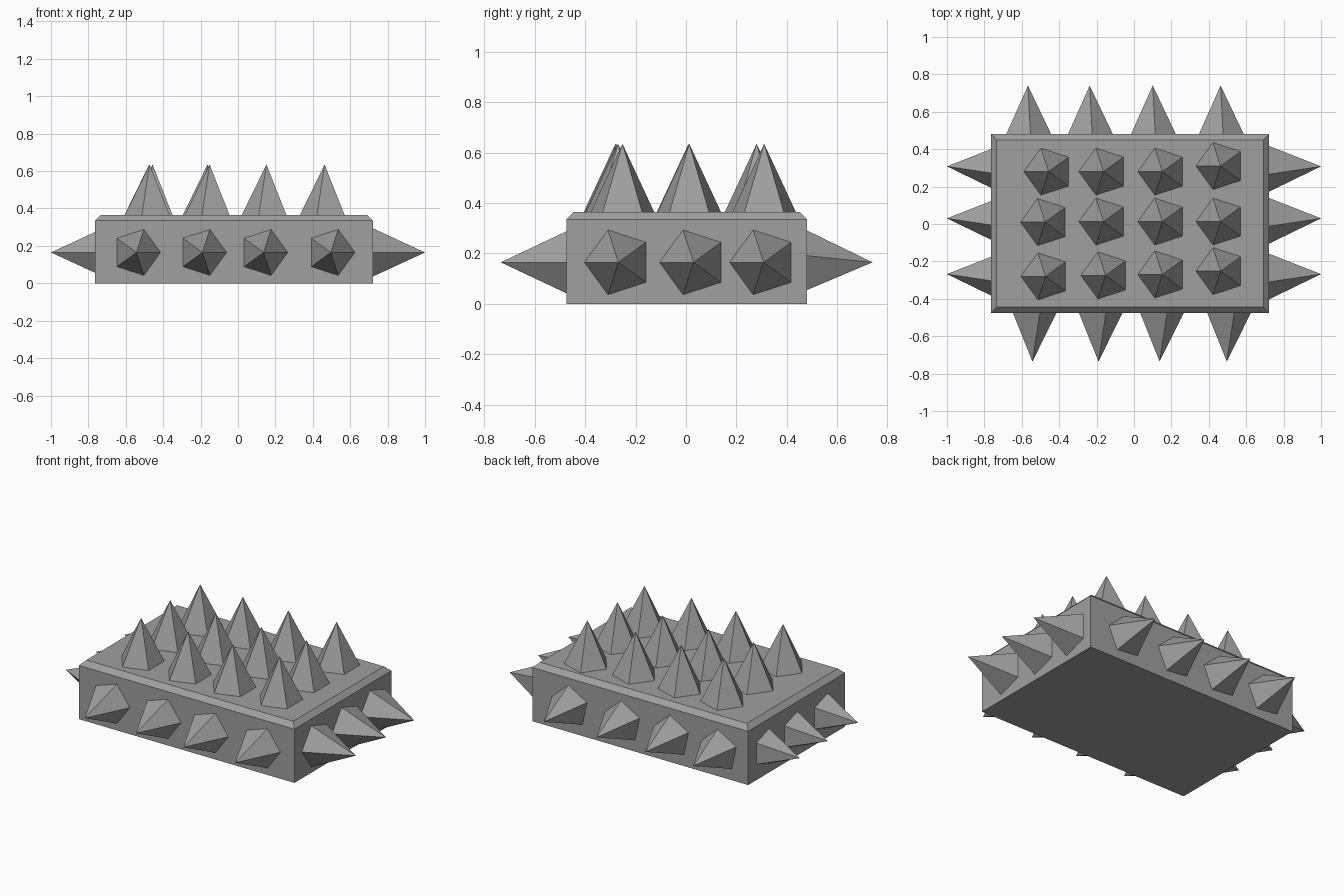
import bpy, bmesh
from math import cos, sin, radians
from mathutils import Vector

if "Cube" in bpy.data.objects:
    bpy.data.objects.remove(bpy.data.objects["Cube"], do_unlink=True)

grey = bpy.data.materials.new("stone_grey")
grey.use_nodes = True
colour = (0.35, 0.35, 0.35, 1)
grey.diffuse_color = colour
grey.node_tree.nodes["Principled BSDF"].inputs["Base Color"].default_value = colour


def finish(bm, name):
    bmesh.ops.recalc_face_normals(bm, faces=bm.faces)
    mesh = bpy.data.meshes.new(name)
    bm.to_mesh(mesh)
    bm.free()
    mesh.materials.append(grey)
    bpy.context.collection.objects.link(bpy.data.objects.new(name, mesh))


def spike(name, base, direction, across, up, radius, length, turn):
    """Five-sided pyramid; turn is the angle of one corner from the across axis."""
    base, across, up = Vector(base), Vector(across), Vector(up)
    bm = bmesh.new()
    ring = []
    for i in range(5):
        a = radians(turn + 72 * i)
        ring.append(bm.verts.new(base + radius * (cos(a) * across + sin(a) * up)))
    tip = bm.verts.new(base + length * Vector(direction))
    bm.faces.new(ring)
    for i in range(5):
        bm.faces.new((ring[i], ring[(i + 1) % 5], tip))
    finish(bm, name)


# Block with a chamfered upper rim
left, right, front, back, top, rim = -0.765, 0.722, -0.475, 0.48, 0.365, 0.03
bm = bmesh.new()
loops = []
for z, inset in ((0, 0), (top - rim, 0), (top, rim)):
    corners = ((left + inset, front + inset), (right - inset, front + inset),
               (right - inset, back - inset), (left + inset, back - inset))
    loops.append([bm.verts.new((x, y, z)) for x, y in corners])
bm.faces.new(loops[0])
bm.faces.new(loops[-1])
for low, high in zip(loops, loops[1:]):
    for i in range(4):
        j = (i + 1) % 4
        bm.faces.new((low[i], low[j], high[j], high[i]))
finish(bm, "block")

X, Y, Z = (1, 0, 0), (0, 1, 0), (0, 0, 1)
mid = 0.165

# Spikes on the front and back walls
for n, x in enumerate((-0.543, -0.19, 0.137, 0.496)):
    spike(f"front_spike_{n + 1}", (x, front, mid), (0, -1, 0), X, Z, 0.129, 0.26, 0)
for n, x in enumerate((-0.567, -0.237, 0.1, 0.463)):
    spike(f"back_spike_{n + 1}", (x, back, mid), Y, X, Z, 0.127, 0.26, 12)

# Spikes on the side walls
for n, y in enumerate((-0.268, 0.03, 0.308)):
    for side, word in ((1, "left"), (-1, "right")):
        spike(f"{word}_spike_{n + 1}", (side * right, y, mid), (side, 0, 0),
              (0, -1, 0), Z, 0.135, 1 - right, 0)

# Rows of spikes on the top
rows = (
    ((-0.473, -0.28), (-0.152, -0.275), (0.152, -0.27), (0.463, -0.252)),
    ((-0.475, 0.01), (-0.163, 0.013), (0.152, 0.013), (0.463, 0.013)),
    ((-0.457, 0.28), (-0.163, 0.28), (0.152, 0.28), (0.463, 0.31)),
)
for r, row in enumerate(rows):
    for n, (x, y) in enumerate(row):
        spike(f"top_spike_{r + 1}_{n + 1}", (x, y, top), Z, X, Y, 0.132, 0.27, 180)
